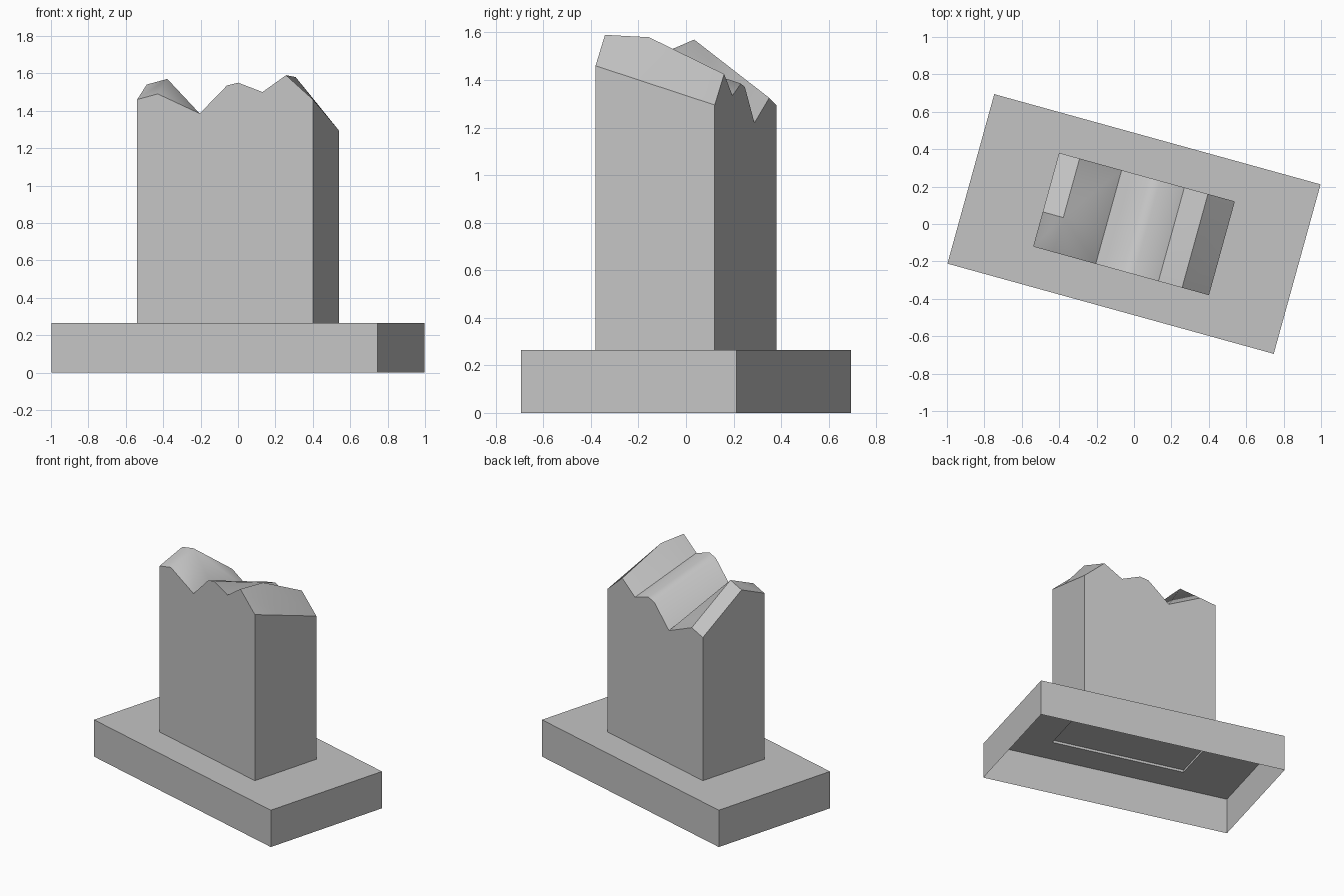
import bpy, bmesh, math

cube = bpy.data.objects.get("Cube")
if cube:
    bpy.data.objects.remove(cube, do_unlink=True)

TURN = math.radians(-15.45)
BASE_L, BASE_W, BASE_H = 1.81, 0.94, 0.265
PIL_L, PIL_W = 0.975, 0.52

stone = bpy.data.materials.new("stone_grey")
stone.use_nodes = True
grey = (0.55, 0.55, 0.55, 1)
stone.diffuse_color = grey
stone.node_tree.nodes["Principled BSDF"].inputs["Base Color"].default_value = grey


def finish(bm, name, angle):
    bmesh.ops.recalc_face_normals(bm, faces=bm.faces)
    mesh = bpy.data.meshes.new(name)
    bm.to_mesh(mesh)
    bm.free()
    mesh.materials.append(stone)
    obj = bpy.data.objects.new(name, mesh)
    bpy.context.collection.objects.link(obj)
    obj.rotation_euler.z = TURN
    bpy.ops.object.select_all(action="DESELECT")
    obj.select_set(True)
    bpy.context.view_layer.objects.active = obj
    bpy.ops.object.shade_smooth_by_angle(angle=math.radians(angle))
    return obj


def ring(bm, length, width, z):
    return [bm.verts.new((sx * length / 2, sy * width / 2, z))
            for sx, sy in ((-1, -1), (1, -1), (1, 1), (-1, 1))]


def bridge(bm, a, b):
    for i in range(4):
        j = (i + 1) % 4
        bm.faces.new((a[i], a[j], b[j], b[i]))


# Base slab: hollow underneath, with an opening under the pillar
bm = bmesh.new()
rings = [ring(bm, BASE_L, BASE_W, 0), ring(bm, BASE_L, BASE_W, BASE_H),
         ring(bm, PIL_L, PIL_W, BASE_H)]
bridge(bm, rings[0], rings[1])
bridge(bm, rings[1], rings[2])
finish(bm, "base_slab", 30)

# Broken pillar: a jagged profile sloping down to the back
profile = [(0, 1.46), (0.114, 1.49), (0.347, 1.385), (0.498, 1.535),
           (0.56, 1.55), (0.695, 1.50), (0.826, 1.59), (PIL_L, 1.46)]
raised = {0: 1.54, 1: 1.57, 6: 1.58}   # peaks on the middle row
DROP, MID = 0.165, 0.37

bm = bmesh.new()
rows = []
for t in (0, MID, 1):
    row = []
    for i, (u, z) in enumerate(profile):
        height = raised.get(i, z - DROP * t) if t == MID else z - DROP * t
        row.append(bm.verts.new((u - PIL_L / 2, (t - 0.5) * PIL_W, height)))
    rows.append(row)
front, middle, back = rows

# Jagged top
for a, b in ((front, middle), (middle, back)):
    for i in range(len(profile) - 1):
        if a is front and i == 1:
            bm.faces.new((a[i], a[i + 1], b[i]))
            bm.faces.new((b[i], a[i + 1], b[i + 1]))
        else:
            bm.faces.new((a[i], a[i + 1], b[i + 1], b[i]))

# Walls
foot = ring(bm, PIL_L, PIL_W, BASE_H)
bm.faces.new([foot[0], foot[1]] + front[::-1])
bm.faces.new([foot[2], foot[3]] + back)
bm.faces.new([foot[1], foot[2]] + [r[-1] for r in rows[::-1]])
bm.faces.new([foot[3], foot[0]] + [r[0] for r in rows])

# Recessed underside
bm.faces.new([bm.verts.new((v.co.x, v.co.y, BASE_H + 0.018)) for v in foot][::-1])
finish(bm, "broken_pillar", 40)
